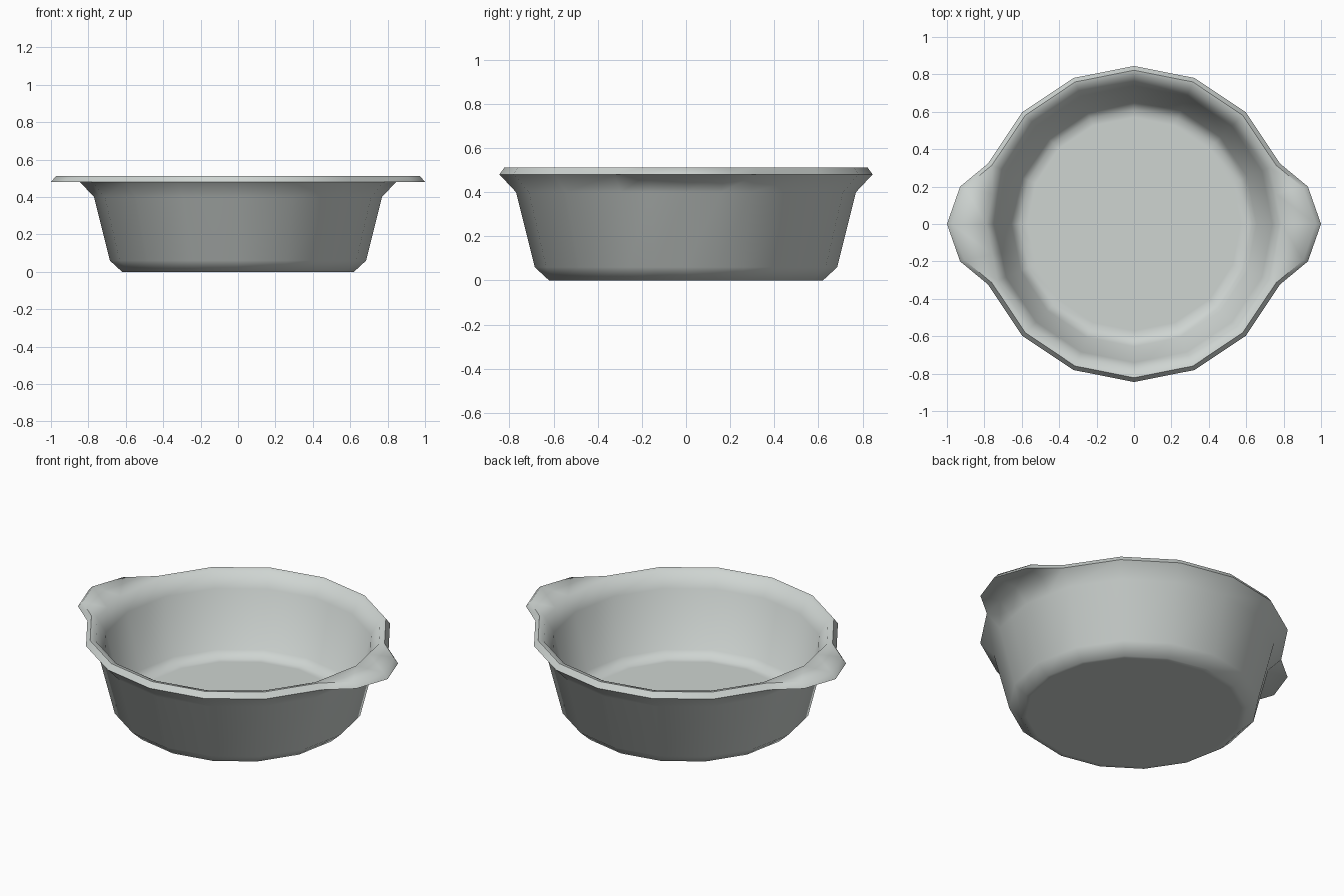
import bpy, bmesh, math

cube = bpy.data.objects.get("Cube")
if cube:
    bpy.data.objects.remove(cube, do_unlink=True)

SIDES = 16
STEP = 2 * math.pi / SIDES
EAR = math.atan2(0.20, 0.93)      # angle of the handle corners

# Sixteen even directions plus two extra corners on each handle
angles = sorted([i * STEP for i in range(SIDES)]
                + [EAR, math.pi - EAR, math.pi + EAR, 2 * math.pi - EAR])


def radius(angle, r, handle):
    """Distance to a sixteen-sided outline, stretched at the handles if asked."""
    side = abs(math.cos(angle))
    if handle and side > 0.999:
        return r * 1.0 / 0.845
    if handle and side > math.cos(EAR) - 0.001:
        return r * 0.951 / 0.845
    off = angle % STEP - STEP / 2
    return r * math.cos(STEP / 2) / math.cos(off)


# Cross-section from the underside, over the rim, to the inner floor:
# radius, height, whether the ring follows the handles
profile = [
    (0.59, 0.0, False), (0.62, 0.0, False), (0.685, 0.06, False),
    (0.77, 0.40, False), (0.845, 0.48, False), (0.845, 0.48, True),
    (0.822, 0.512, True), (0.79, 0.505, False), (0.74, 0.42, False),
    (0.655, 0.09, False), (0.61, 0.055, False), (0.57, 0.055, False),
]

# Bowl with rim and two handles
bm = bmesh.new()
rings = []
for r, z, handle in profile:
    ring = []
    for a in angles:
        d = radius(a, r, handle)
        ring.append(bm.verts.new((d * math.cos(a), d * math.sin(a), z)))
    rings.append(ring)
n = len(angles)
for low, high in zip(rings, rings[1:]):
    for i in range(n):
        j = (i + 1) % n
        bm.faces.new((low[i], low[j], high[j], high[i]))
bm.faces.new(rings[0][::-1])
bm.faces.new(rings[-1])
bmesh.ops.remove_doubles(bm, verts=bm.verts, dist=0.0005)
bmesh.ops.recalc_face_normals(bm, faces=bm.faces)

mesh = bpy.data.meshes.new("bowl")
bm.to_mesh(mesh)
bm.free()
bowl = bpy.data.objects.new("bowl", mesh)
bpy.context.collection.objects.link(bowl)

# Pale grey glaze
colour = (0.62, 0.66, 0.64, 1.0)
glaze = bpy.data.materials.new("pale_grey_glaze")
glaze.use_nodes = True
glaze.diffuse_color = colour
glaze.node_tree.nodes["Principled BSDF"].inputs["Base Color"].default_value = colour
mesh.materials.append(glaze)

bpy.context.view_layer.objects.active = bowl
bowl.select_set(True)
bpy.ops.object.shade_smooth_by_angle(angle=math.radians(60))
